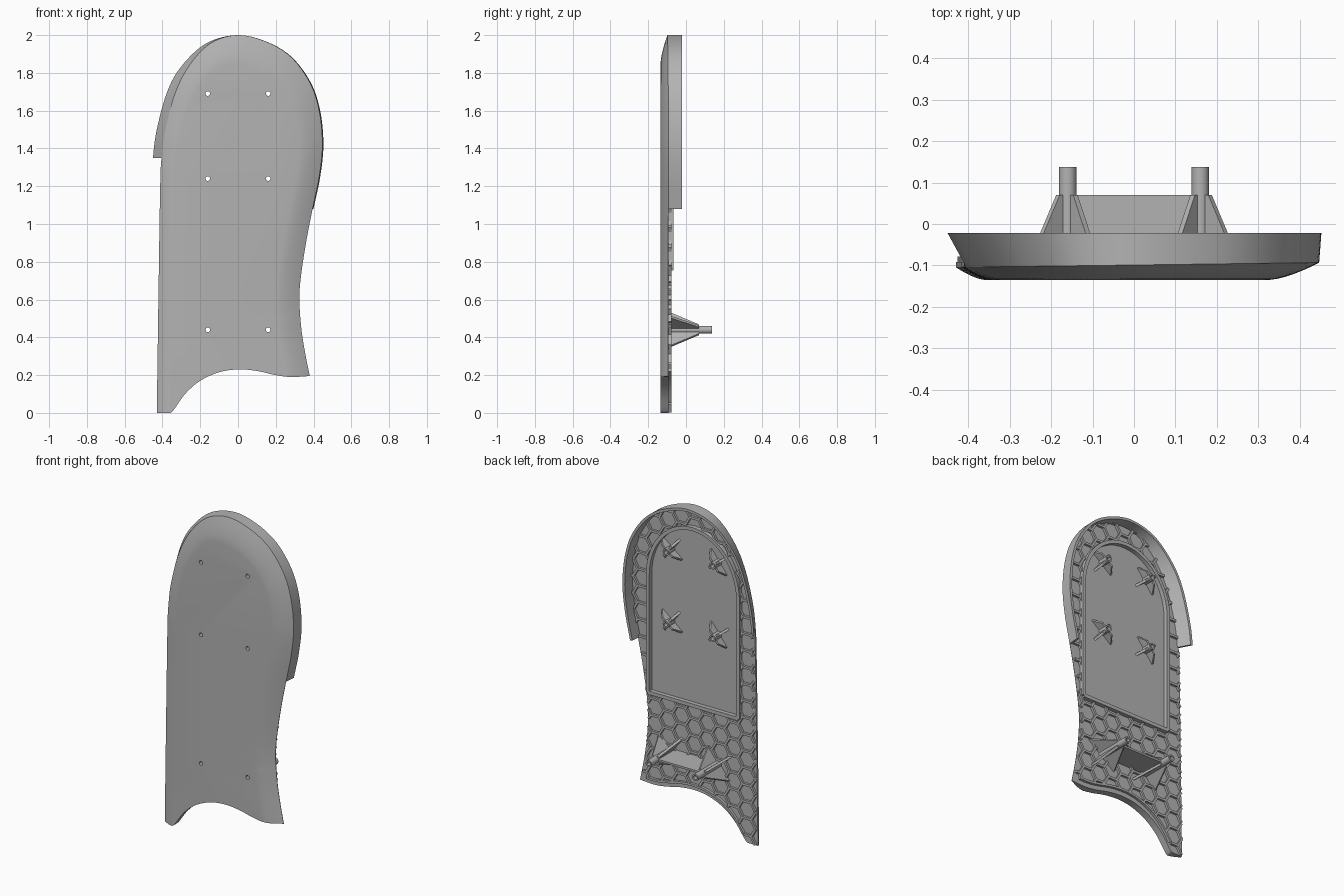
import bpy, bmesh, math
from mathutils import Vector

cube = bpy.data.objects.get("Cube")
if cube:
    bpy.data.objects.remove(cube)

grey = bpy.data.materials.new("plain_grey")
grey.use_nodes = True
COLOUR = (0.45, 0.45, 0.45, 1)
grey.diffuse_color = COLOUR
grey.node_tree.nodes["Principled BSDF"].inputs["Base Color"].default_value = COLOUR

FRONT, BACK = -0.135, -0.092


def finish(name, bm, smooth=True):
    bmesh.ops.remove_doubles(bm, verts=bm.verts, dist=0.0002)
    bmesh.ops.recalc_face_normals(bm, faces=bm.faces)
    mesh = bpy.data.meshes.new(name)
    bm.to_mesh(mesh)
    bm.free()
    obj = bpy.data.objects.new(name, mesh)
    bpy.context.collection.objects.link(obj)
    mesh.materials.append(grey)
    if smooth:
        shade(obj)
    return obj


def shade(obj):
    bpy.ops.object.select_all(action="DESELECT")
    obj.select_set(True)
    bpy.context.view_layer.objects.active = obj
    bpy.ops.object.shade_smooth_by_angle(angle=math.radians(35))


def loft(bm, rings, closed=False):
    """Skin a row of equal loops; open rows get end caps."""
    rows = [[bm.verts.new(p) for p in ring] for ring in rings]
    pairs = list(zip(rows, rows[1:])) + ([(rows[-1], rows[0])] if closed else [])
    for a, b in pairs:
        for i in range(len(a)):
            j = (i + 1) % len(a)
            bm.faces.new((a[i], a[j], b[j], b[i]))
    if not closed:
        bm.faces.new(rows[0])
        bm.faces.new(rows[-1])


def spline(pts, steps=6):
    """Catmull-Rom curve through (x, z) points."""
    p = [Vector(q) for q in pts]
    p = [2 * p[0] - p[1]] + p + [2 * p[-1] - p[-2]]
    out = []
    for a, b, c, d in zip(p, p[1:], p[2:], p[3:]):
        for k in range(steps):
            t = k / steps
            out.append(0.5 * (2 * b + (c - a) * t + (2 * a - 5 * b + 4 * c - d) * t * t
                              + (3 * b - a - 3 * c + d) * t ** 3))
    return out + [p[-2]]


def normals(path):
    res = []
    for i in range(len(path)):
        t = (path[min(i + 1, len(path) - 1)] - path[max(i - 1, 0)]).normalized()
        res.append(Vector((-t.y, t.x)))
    return res


def strip(bm, path, width, y0, y1):
    """Square rib along a path on the back."""
    rings = []
    for p, n in zip(path, normals(path)):
        a, b = p + n * width / 2, p - n * width / 2
        rings.append([(a.x, y0, a.y), (a.x, y1, a.y), (b.x, y1, b.y), (b.x, y0, b.y)])
    loft(bm, rings)


def inside(p, poly):
    hit = False
    for a, b in zip(poly, poly[1:] + poly[:1]):
        if (a.y > p.y) != (b.y > p.y) and p.x < a.x + (p.y - a.y) * (b.x - a.x) / (b.y - a.y):
            hit = not hit
    return hit


# Outline: long edge over the top, then the scooped lower edge
side = spline([(-.43, 0), (-.42, .7), (-.412, 1.2), (-.405, 1.35), (-.385, 1.5), (-.33, 1.7),
               (-.25, 1.85), (-.14, 1.96), (0, 2), (.15, 1.965), (.28, 1.885), (.38, 1.75),
               (.43, 1.6), (.447, 1.42), (.43, 1.25), (.395, 1.08), (.36, .9), (.333, .72),
               (.325, .6), (.335, .45), (.355, .32), (.38, .195)])
scoop = spline([(.38, .195), (.28, .19), (.2, .2), (.1, .222), (0, .23), (-.1, .215),
                (-.2, .17), (-.28, .1), (-.345, .01), (-.37, 0)])
side_n = [n if p.y > 0.5 else Vector((math.copysign(1, p.x), 0))
          for p, n in zip(side, normals(side))]


def scoop_z(x):
    for a, b in zip(scoop, scoop[1:]):
        if b.x <= x <= a.x:
            return a.y + (x - a.x) * (b.y - a.y) / (b.x - a.x)
    return scoop[-1].y


# Domed panel
def edge_y(x):
    return -0.099 + 0.013 * x


def dome(t, x):
    return FRONT + (edge_y(x) - FRONT) * (1 - min(t, 1)) ** 1.5


def front_ring(t):
    ring = []
    for i, (p, n) in enumerate(zip(side, side_n)):
        q = p - n * t * (0.095 + 0.025 * n.x + 0.06 * max(n.y, 0))
        z = scoop_z(q.x) if i in (0, len(side) - 1) else q.y
        ring.append((q.x, dome(t, p.x), z))
    for p in scoop[1:]:
        x = min(max(p.x, -0.43 + 0.07 * t), 0.38 - 0.12 * t)
        depth = max(t, min((p.x + 0.43) / 0.07, (0.38 - p.x) / 0.12))
        ring.append((x, dome(depth, p.x), scoop_z(x)))
    return ring


bm = bmesh.new()
loft(bm, [[(p.x, BACK, p.y) for p in side + scoop[1:]]] + [front_ring(k / 6) for k in range(7)])
bmesh.ops.dissolve_degenerate(bm, edges=bm.edges, dist=0.0002)
panel = finish("panel", bm, False)

# Screw holes through the panel
SPOTS = [(sx * 0.16, z) for z in (0.44, 1.24, 1.69) for sx in (-1, 1)]


def circle(x, y, z, r, count=20):
    return [(x + r * math.cos(k * math.tau / count), y, z + r * math.sin(k * math.tau / count))
            for k in range(count)]


bm = bmesh.new()
for x, z in SPOTS:
    loft(bm, [circle(x, -0.2, z, 0.012), circle(x, 0, z, 0.012)])
cutter = finish("hole_cutter", bm, False)
cutter.hide_render = True
cut = panel.modifiers.new("holes", "BOOLEAN")
cut.operation, cut.object, cut.solver = "DIFFERENCE", cutter, "EXACT"
bpy.context.view_layer.objects.active = panel
bpy.ops.object.modifier_apply(modifier="holes")
bpy.data.objects.remove(cutter)
shade(panel)

# Flared rim around the top
rings = []
for p, n in zip(side, side_n):
    if p.y > (1.34 if p.x < 0 else 1.07):
        flare = Vector((-0.045 * min(1, -p.x / 0.3) if p.x < 0 else 0.012 * p.x, 0))
        o, i = p + flare, p - n * 0.016
        j = i + flare
        y = edge_y(p.x)
        rings.append([(p.x, y, p.y), (o.x, -0.022, o.y), (j.x, -0.022, j.y), (i.x, y, i.y)])
bm = bmesh.new()
loft(bm, rings)
finish("rim", bm)

# Arched frame on the back
arch = [Vector((0.31 * math.cos(a), 1.5 + 0.36 * math.sin(a)))
        for a in (math.pi * k / 28 for k in range(29))]
frame = [Vector((0.31, 0.765))] + arch + [Vector((-0.31, 0.765))]
bm = bmesh.new()
strip(bm, frame, 0.022, BACK - 0.004, -0.066)
strip(bm, [frame[0], frame[-1]], 0.022, BACK - 0.004, -0.066)
finish("frame", bm)

# Lip along the scooped edge
bm = bmesh.new()
lip = [p + Vector((0, 0.035)) for p in scoop if -0.34 < p.x < 0.34]
strip(bm, lip, 0.014, BACK - 0.004, -0.076)
finish("lower_lip", bm)

# Honeycomb ribs between the outline and the frame
S = 0.06
field = [p - n * 0.008 for p, n in zip(side, side_n)] + [p + Vector((0, 0.035)) for p in scoop]
bm = bmesh.new()
for col in range(-6, 7):
    for row in range(-1, 21):
        c = Vector((col * 1.5 * S, (row + col % 2 / 2) * math.sqrt(3) * S))
        corner = [c + S * Vector((math.cos(k * math.pi / 3), math.sin(k * math.pi / 3)))
                  for k in range(4)]
        for a, b in zip(corner, corner[1:]):
            pts = [a.lerp(b, k / 12) for k in range(13)]
            good = [p for p in pts if inside(p, field) and not inside(p, frame)]
            if len(good) > 1:
                strip(bm, [good[0], good[-1]], 0.014, BACK - 0.004, -0.078)
finish("honeycomb_ribs", bm, False)


# Hollow posts with four tapering fins
def post(name, x, z, tip, fin_top, foot_reach, top_reach):
    bm = bmesh.new()
    y0 = BACK - 0.003
    loft(bm, [circle(x, y0, z, 0.021), circle(x, tip, z, 0.021),
              circle(x, tip, z, 0.012), circle(x, y0, z, 0.012)], closed=True)
    for k in range(4):
        a = math.radians(38 if x > 0 else -38) + k * math.pi / 2
        d = Vector((math.cos(a), 0, math.sin(a)))
        w = Vector((-d.z, 0, d.x)) * 0.007
        foot, top = Vector((x, y0, z)), Vector((x, fin_top, z))
        outer = [foot + d * 0.016, foot + d * foot_reach, top + d * top_reach, top + d * 0.016]
        loft(bm, [[p - w for p in outer], [p + w for p in outer]])
    finish(name, bm)


for i, (x, z) in enumerate(SPOTS):
    if z < 1:
        post(f"long_post_{i + 1}", x, z, 0.138, 0.07, 0.118, 0.03)
    else:
        post(f"short_post_{i + 1}", x, z, -0.03, -0.045, 0.09, 0.045)

# Web joining the two long posts
bm = bmesh.new()
strip(bm, [Vector((-0.142, 0.44)), Vector((0.142, 0.44))], 0.012, BACK - 0.003, 0.07)
finish("post_web", bm, False)
